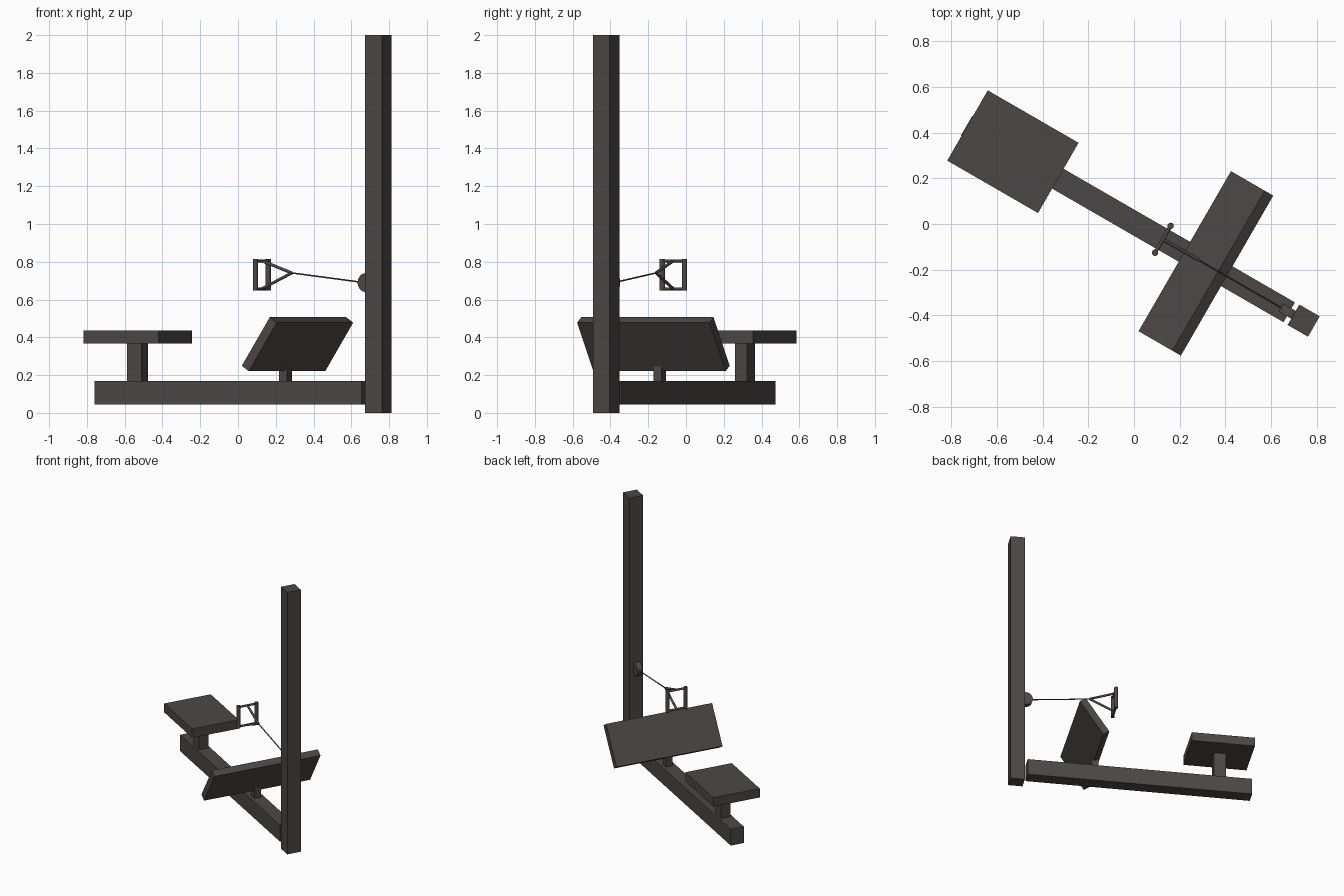
import bpy, bmesh
from math import radians
from mathutils import Matrix, Vector

cube = bpy.data.objects.get("Cube")
if cube:
    bpy.data.objects.remove(cube, do_unlink=True)

# One dark steel colour for the whole machine
steel = bpy.data.materials.new("dark_steel")
steel.use_nodes = True
COLOR = (0.072, 0.064, 0.062, 1)
steel.diffuse_color = COLOR
steel.node_tree.nodes["Principled BSDF"].inputs["Base Color"].default_value = COLOR

# The machine runs along its local x axis, turned on the floor
TURN = Matrix.Rotation(radians(-30), 4, 'Z')
MID = 0.005  # sideways position of the centre line


def finish(name, bm, smooth=False):
    mesh = bpy.data.meshes.new(name)
    bm.to_mesh(mesh)
    bm.free()
    mesh.materials.append(steel)
    obj = bpy.data.objects.new(name, mesh)
    bpy.context.collection.objects.link(obj)
    obj.matrix_world = TURN
    if smooth:
        bpy.ops.object.select_all(action='DESELECT')
        obj.select_set(True)
        bpy.context.view_layer.objects.active = obj
        bpy.ops.object.shade_smooth_by_angle(angle=radians(40))
    return obj


def box(name, center, size, tilt=0):
    bm = bmesh.new()
    m = Matrix.Translation(center) @ Matrix.Rotation(radians(-tilt), 4, 'Y')
    bmesh.ops.create_cube(bm, size=1, matrix=m @ Matrix.Diagonal((*size, 1)))
    return finish(name, bm)


def rod(name, start, end, radius, sides=12):
    a, b = Vector(start), Vector(end)
    d = b - a
    m = Matrix.Translation((a + b) / 2) @ d.to_track_quat('Z', 'Y').to_matrix().to_4x4()
    bm = bmesh.new()
    bmesh.ops.create_cone(bm, cap_ends=True, segments=sides, radius1=radius,
                          radius2=radius, depth=d.length, matrix=m)
    return finish(name, bm, True)


# Frame
box("upright_post", (0.855, MID, 1.0), (0.103, 0.103, 2.0))
box("floor_beam", (-0.034, MID, 0.1075), (1.632, 0.1, 0.125))

# Seat
box("seat_post", (-0.617, MID, 0.27), (0.088, 0.073, 0.21))
box("seat", (-0.6175, 0.009, 0.401), (0.459, 0.355, 0.068))

# Tilted foot rest
box("foot_rest_support", (0.287, MID, 0.207), (0.05, 0.05, 0.08))
box("foot_rest", (0.359, 0.008, 0.3635), (0.309, 0.809, 0.0515), tilt=56.4)

# Pulley and cable
rod("pulley", (0.79, MID - 0.02, 0.69), (0.79, MID + 0.02, 0.69), 0.05, 32)
apex = (0.326, MID, 0.741)
rod("cable", (0.75, MID, 0.692), apex, 0.004, 8)

# Handle: two upright grips, two cross bars and a V-shaped yoke
GRIP_X, HALF = 0.143, 0.068
for side, s in (("left", 1), ("right", -1)):
    y = MID + s * HALF
    rod(side + "_grip", (GRIP_X, y, 0.647), (GRIP_X, y, 0.815), 0.014, 16)
for level, z in (("upper", 0.805), ("lower", 0.657)):
    rod(level + "_cross_bar", (GRIP_X, MID - HALF, z), (GRIP_X, MID + HALF, z), 0.008)
    rod(level + "_yoke_arm", apex, (GRIP_X, MID, z), 0.008)
